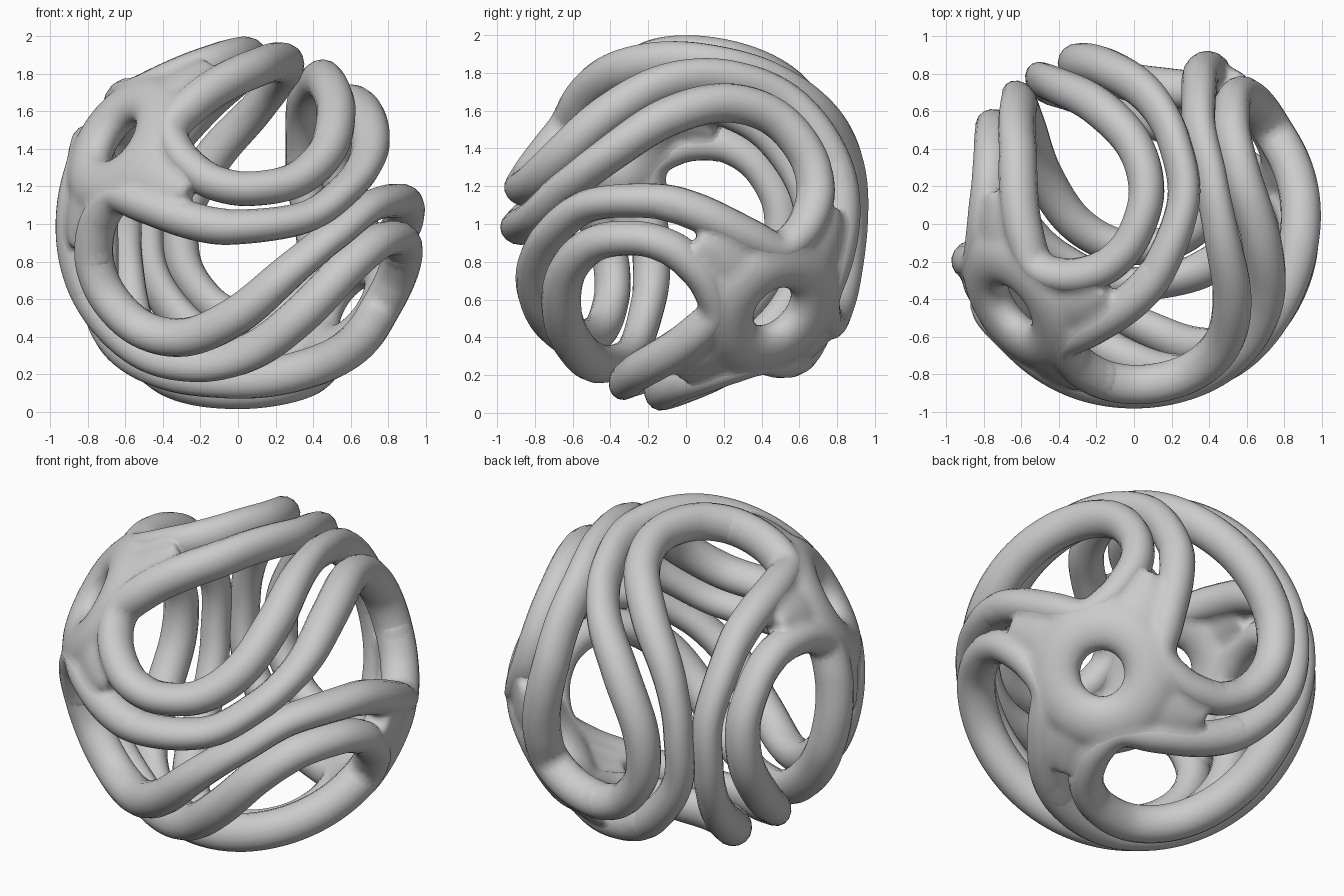
import bpy, bmesh
from math import sin, cos, pi, radians
from mathutils import Vector, Matrix

cube = bpy.data.objects.get("Cube")
if cube:
    bpy.data.objects.remove(cube, do_unlink=True)

SHELL = 0.893      # radius of the sphere the tubes run on
DEPTH = 0.107      # half thickness of a tube along the radius
FOLD = 12          # a half turn maps longitude a to FOLD - a and flips latitude
SIDES = 16

# Axis through the two hubs, and two directions across it
pole = Vector((-0.704, -0.507, 0.502)).normalized()
across = Vector((0.417, 0.28, 0.866))
across = (across - across.dot(pole) * pole).normalized()
frame = Matrix((across, pole.cross(across), pole)).transposed()

# Half of one closed loop: longitude, latitude, half width
half_loop = [
    (-69, 68, .09), (-91, 62.5, .092), (-98.5, 53, .095), (-99, 44, .094),
    (-94, 33, .092), (-83, 20.5, .095), (-67, 12.5, .1), (-46, 9, .103),
    (-27, 7, .095), (-15, 4, .087), (-3, -1, .084), (15, -11.5, .085),
    (32.5, -30.5, .093), (42, -43, .1), (58, -60, .1)]
web = [(-26, 68, .16), (-25, 61, .16), (-22.5, 55, .13), (-19.5, 50, .05)]
hub_ring = [(a, 72, .155) for a in range(0, 360, 30)]


def keep(path):
    return path


def flip(path):
    return [(FOLD - a, -b, w) for a, b, w in path]


def turn(path, angle):
    return [(a + angle, b, w) for a, b, w in path]


def on_sphere(a, b):
    a, b = radians(a), radians(b)
    return frame @ Vector((cos(b) * cos(a), cos(b) * sin(a), sin(b)))


def smooth_path(path, closed, steps=8):
    """Catmull-Rom curve through the path, kept on the unit sphere."""
    pts = [Vector((*on_sphere(a, b), w)) for a, b, w in path]
    n = len(pts)
    pick = (lambda i: pts[i % n]) if closed else (lambda i: pts[min(max(i, 0), n - 1)])
    out = []
    for i in range(n if closed else n - 1):
        p, q, r, s = (pick(i + k) for k in (-1, 0, 1, 2))
        for j in range(steps):
            t = j / steps
            v = 0.5 * (2 * q + (r - p) * t + (2 * p - 5 * q + 4 * r - s) * t ** 2
                       + (3 * q - p - 3 * r + s) * t ** 3)
            out.append((v.xyz.normalized(), v.w))
    return out


def sweep(bm, path, closed=True, depth=DEPTH):
    """Oval tube along a path on the sphere."""
    pts = smooth_path(path, closed)
    n = len(pts)
    rings = []
    for i, (normal, width) in enumerate(pts):
        after = pts[(i + 1) % n if closed else min(i + 1, n - 1)][0]
        before = pts[i - 1 if closed else max(i - 1, 0)][0]
        side = (after - before).cross(normal).normalized()
        rings.append([bm.verts.new(normal * (SHELL + depth * sin(k * 2 * pi / SIDES))
                                   + side * width * cos(k * 2 * pi / SIDES))
                      for k in range(SIDES)])
    for i in range(n if closed else n - 1):
        lower, upper = rings[i], rings[(i + 1) % n]
        for k in range(SIDES):
            m = (k + 1) % SIDES
            bm.faces.new((lower[k], lower[m], upper[m], upper[k]))
    if not closed:
        bm.faces.new(rings[0])
        bm.faces.new(rings[-1])


# Plain grey finish
grey = bpy.data.materials.new("light_grey")
grey.use_nodes = True
colour = (0.6, 0.6, 0.6, 1)
grey.diffuse_color = colour
grey.node_tree.nodes["Principled BSDF"].inputs["Base Color"].default_value = colour


def finish(bm, name):
    bmesh.ops.recalc_face_normals(bm, faces=bm.faces)
    bmesh.ops.translate(bm, verts=bm.verts, vec=(0, 0.016, 1))
    mesh = bpy.data.meshes.new(name)
    bm.to_mesh(mesh)
    bm.free()
    mesh.shade_smooth()
    mesh.materials.append(grey)
    obj = bpy.data.objects.new(name, mesh)
    bpy.context.collection.objects.link(obj)
    return obj


# Four closed loops, each bending round both hubs
for quarter in range(4):
    bm = bmesh.new()
    sweep(bm, turn(half_loop + flip(half_loop), 90 * quarter))
    finish(bm, f"loop_{quarter + 1}")

# Two pierced hubs: a ring, the bends around it and the webs between them
bend = flip(half_loop)[-3:] + half_loop[:4]
for name, place in (("upper_hub", keep), ("lower_hub", flip)):
    bm = bmesh.new()
    sweep(bm, place(hub_ring))
    for quarter in range(4):
        sweep(bm, place(turn(bend, 90 * quarter)), closed=False)
        sweep(bm, place(turn(web, 90 * quarter)), closed=False, depth=0.085)
    hub = finish(bm, name)
    # Fuse the parts into one skin and soften the joins
    fuse = hub.modifiers.new("fuse", "REMESH")
    fuse.mode = "VOXEL"
    fuse.voxel_size = 0.018
    fuse.use_smooth_shade = True
    soften = hub.modifiers.new("soften", "SMOOTH")
    soften.factor = 0.5
    soften.iterations = 14
